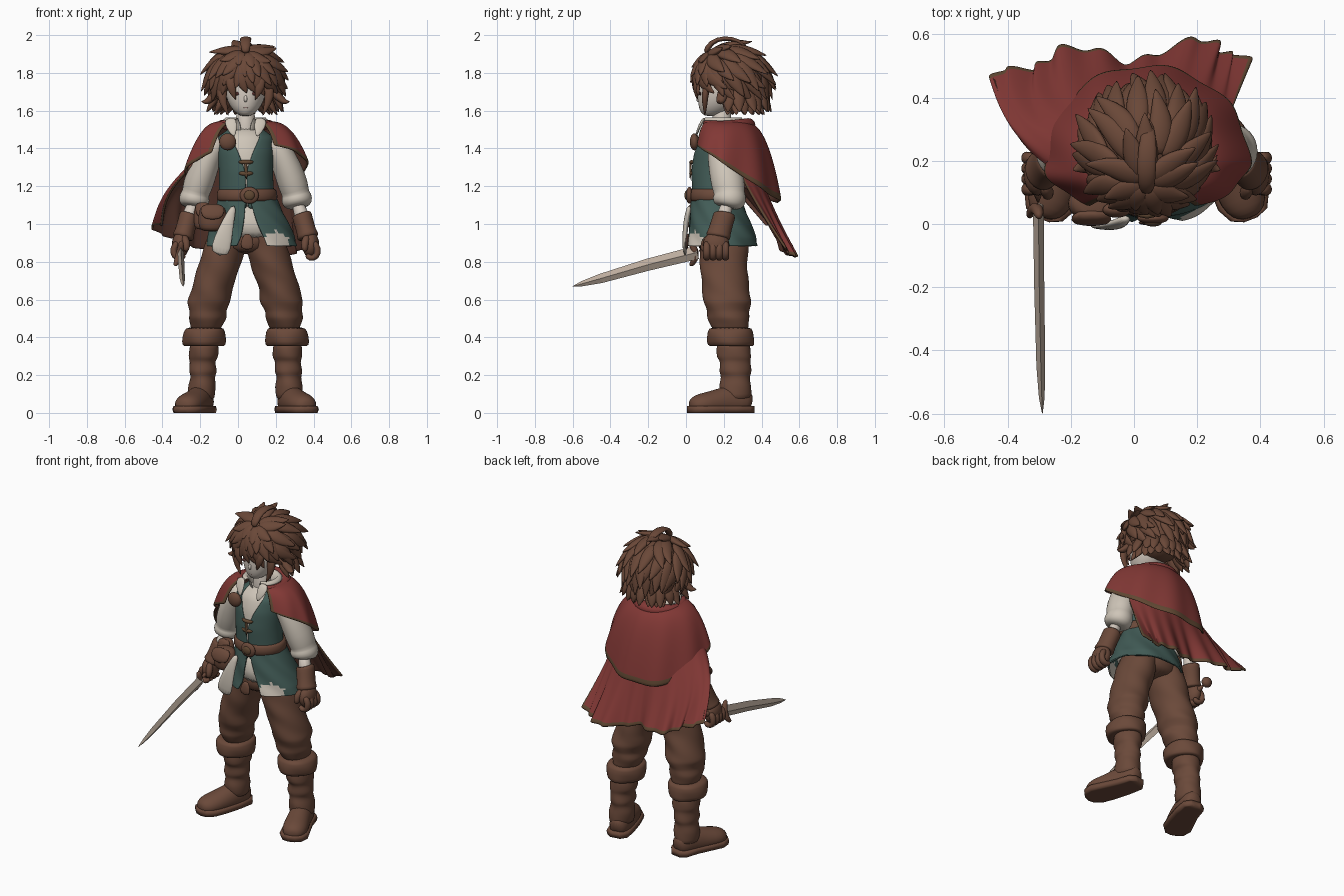
import bpy, bmesh, random
from math import sin, cos, pi, radians
from mathutils import Vector, Matrix

random.seed(4)
if "Cube" in bpy.data.objects:
    bpy.data.objects.remove(bpy.data.objects["Cube"])
MID = 0.04  # the figure's plane of symmetry


def material(name, *rgb):
    m = bpy.data.materials.new(name)
    m.use_nodes = True
    m.diffuse_color = (*rgb, 1)
    m.node_tree.nodes["Principled BSDF"].inputs["Base Color"].default_value = (*rgb, 1)
    return m


leather = material("leather brown", .146, .067, .042)
hair = material("hair brown", .143, .064, .039)
red = material("cape red", .225, .04, .036)
trim = material("trim olive brown", .12, .065, .033)
lining = material("cape lining brown", .135, .052, .036)
teal = material("tunic teal", .054, .106, .094)
cream = material("linen cream", .62, .56, .48)
skin_tone = material("pale skin", .66, .59, .52)
steel = material("worn steel", .5, .41, .335)
dark = material("eye dark", .08, .025, .022)


def finish(bm, name, mats, smooth=True, subsurf=0, thick=0):
    me = bpy.data.meshes.new(name)
    bm.to_mesh(me)
    bm.free()
    for m in mats:
        me.materials.append(m)
    for p in me.polygons:
        p.use_smooth = smooth
    ob = bpy.data.objects.new(name, me)
    bpy.context.collection.objects.link(ob)
    if thick:
        mod = ob.modifiers.new("thickness", 'SOLIDIFY')
        mod.thickness = thick
        mod.material_offset = len(mats) - 1
    if subsurf:
        mod = ob.modifiers.new("smooth", 'SUBSURF')
        mod.levels = mod.render_levels = subsurf
    return ob


def skin(name, stacks, mats, closed=True, rule=None, smooth=True, subsurf=1, thick=0):
    """Join the rings of points in every stack; closed stacks get caps."""
    bm = bmesh.new()
    for rings in stacks:
        vs = [[bm.verts.new(p) for p in r] for r in rings]
        n = len(vs[0])
        for i in range(len(vs) - 1):
            for j in range(n if closed else n - 1):
                k = (j + 1) % n
                f = bm.faces.new((vs[i][j], vs[i + 1][j], vs[i + 1][k], vs[i][k]))
                if rule:
                    f.material_index = rule(i / (len(vs) - 2), j / (n - 2), f.calc_center_median())
        if closed:
            bm.faces.new(vs[0])
            bm.faces.new(vs[-1][::-1])
    if closed:
        bmesh.ops.recalc_face_normals(bm, faces=bm.faces)
    return finish(bm, name, mats, smooth, subsurf, thick)


def hoop(x, y, z, rx, ry, a0=0, a1=360, n=28, fold=0, waves=9):
    steps = n if a1 - a0 == 360 else n - 1
    pts = []
    for j in range(n):
        a = radians(a0 + (a1 - a0) * j / steps)
        k = 1 + fold * sin(waves * a + z * 40)
        pts.append((x + rx * k * cos(a), y + ry * k * sin(a), z))
    return pts


def blend(rows, steps=3):
    """Insert in-between rows into a short profile."""
    out = []
    for a, b in zip(rows, rows[1:]):
        out += [[p + (q - p) * k / steps for p, q in zip(a, b)] for k in range(steps)]
    return out + [list(rows[-1])]


def tube(path, up=None, n=10, zlim=(-9, 9)):
    """Rings along a path of (x, y, z, width, height)."""
    ps = [Vector(p[:3]) for p in path]
    run = (ps[-1] - ps[0]).normalized()
    up = Vector(up) if up else Vector((0, 1, 0) if abs(run.z) > .7 else (0, 0, 1))
    rings = []
    for i, p in enumerate(ps):
        t = (ps[min(i + 1, len(ps) - 1)] - ps[max(i - 1, 0)]).normalized()
        side = t.cross(up).normalized()
        top = side.cross(t)
        ring = [p + side * path[i][3] * cos(2 * pi * j / n) + top * path[i][4] * sin(2 * pi * j / n) for j in range(n)]
        for q in ring:
            q.z = min(max(q.z, zlim[0]), zlim[1])
        rings.append(ring)
    return rings


def blob(name, loc, size, mat):
    bm = bmesh.new()
    bmesh.ops.create_uvsphere(bm, u_segments=20, v_segments=12, radius=1)
    bmesh.ops.transform(bm, matrix=Matrix.Translation(loc) @ Matrix.Diagonal((*size, 1)), verts=bm.verts)
    return finish(bm, name, [mat])


def side_path(s, path):
    return [(MID + s * p[0], *p[1:]) for p in path]


# Legs, boots, arms and hands, mirrored
for s, word in ((1, "left"), (-1, "right")):
    legs = [(.07, .2, .98, .11, .13), (.112, .2, .87, .112, .13), (.145, .2, .76, .112, .125),
            (.178, .21, .66, .108, .125), (.192, .22, .59, .115, .128), (.2, .22, .54, .098, .112),
            (.203, .225, .5, .1, .112), (.21, .24, .43, .072, .09)]
    skin(word + "_trouser_leg", [[hoop(MID + s * r[0], *r[1:], fold=.03, waves=3) for r in blend(legs)]], [leather])
    cuff = [(.215, .235, .455, .095, .11), (.218, .235, .44, .113, .125), (.22, .235, .37, .118, .125),
            (.22, .24, .35, .105, .115), (.22, .25, .355, .07, .08)]
    skin(word + "_boot_cuff", [[hoop(MID + s * r[0], *r[1:], fold=.04, waves=4) for r in cuff]], [leather])
    shaft = [(.22, .25, .38, .075, .088), (.222, .255, .3, .08, .092), (.226, .26, .27, .067, .08),
             (.226, .26, .22, .074, .086), (.228, .262, .19, .064, .076), (.23, .262, .14, .074, .085),
             (.235, .265, .06, .07, .08)]
    skin(word + "_boot_shaft", [[hoop(MID + s * r[0], *r[1:], fold=.03, waves=3) for r in blend(shaft, 2)]], [leather])
    foot = [(.215, .35, .05, .03, .04), (.22, .32, .06, .062, .075), (.24, .24, .06, .067, .095),
            (.275, .15, .05, .075, .07), (.307, .08, .045, .078, .06), (.324, .035, .04, .055, .045),
            (.33, .02, .04, .02, .02)]
    skin(word + "_boot_foot", [tube(side_path(s, foot), n=16, zlim=(.02, 1))], [leather])
    sole = [(x, .185 + (y - .185) * 1.04, .02, w * 1.12, .07) for x, y, z, w, h in foot]
    skin(word + "_boot_sole", [tube(side_path(s, sole), n=16, zlim=(0, .036))], [leather], subsurf=0)

    sleeve = [(.13, .18, 1.46, .055, .06), (.175, .185, 1.4, .065, .075), (.22, .205, 1.3, .078, .088),
              (.255, .225, 1.2, .083, .092), (.265, .23, 1.16, .07, .08), (.268, .23, 1.145, .085, .092),
              (.278, .23, 1.1, .08, .086), (.28, .225, 1.085, .05, .05)]
    skin(word + "_sleeve", [tube(side_path(s, sleeve), n=16)], [cream])
    skin(word + "_forearm", [tube(side_path(s, [(.27, .225, 1.13, .045, .045), (.32, .18, .97, .04, .04)]))], [skin_tone])
    bracer = [(.295, .205, 1.055, .045, .05), (.297, .205, 1.05, .055, .062), (.305, .195, 1.02, .054, .06),
              (.325, .175, .95, .052, .062), (.33, .17, .935, .062, .07), (.334, .168, .92, .05, .055)]
    skin(word + "_bracer", [tube(side_path(s, bracer), n=14)], [leather])
    blob(word + "_palm", (MID + s * .345, .16, .89), (.045, .07, .07), leather)
    fingers = [tube(side_path(s, [(.355, y, .91, .02, .02), (.385, y, .87, .022, .022), (.378, y, .825, .022, .022),
                                  (.34, y, .815, .02, .02), (.32, y, .84, .014, .014)]), up=(0, 1, 0), n=8)
               for y in (.11, .143, .176, .209)]
    thumb = tube(side_path(s, [(.33, .13, .94, .022, .022), (.31, .095, .9, .024, .024), (.315, .09, .85, .016, .016)]), n=8)
    skin(word + "_fingers", fingers + [thumb], [leather])

# Torso: shirt beneath an open vest, tunic skirt and belt
body = [(.04, .195, 1.51, .07, .06), (.04, .18, 1.46, .14, .105), (.04, .165, 1.38, .14, .118),
        (.042, .155, 1.28, .133, .118), (.045, .155, 1.18, .135, .114), (.05, .165, 1.08, .15, .12)]
skin("shirt", [[hoop(*r) for r in blend(body, 2)]], [cream])
gaps = (48, 30, 15, 1, 1, 1)
vest = blend([(x, y, z, rx + .01, ry + .01, g - 90, 270 - g) for (x, y, z, rx, ry), g in zip(body, gaps)])
skin("vest", [[hoop(*r, n=40) for r in vest]], [teal], closed=False, thick=.01)
skirt = blend([(.05, .16, 1.14, .152, .13, -86, 266), (.06, .175, 1.03, .195, .158, -80, 262),
               (.07, .19, .93, .232, .182, -73, 256), (.07, .19, .885, .245, .19, -70, 252)], 5)


def hem_patch(u, v, c):
    return int(c.y < .19 and c.x > .12 and c.z < .965 - abs(c.x - .2) * .5 and c.x < .27)


skin("tunic_skirt", [[hoop(*r, n=80, fold=.018, waves=8) for r in skirt]], [teal, cream],
     closed=False, rule=hem_patch).modifiers.new("thickness", 'SOLIDIFY').thickness = .01
under = [(.05, .165, 1.12, .14, .115), (.06, .18, 1.0, .175, .15), (.065, .19, .91, .205, .165)]
skin("undershirt_hem", [[hoop(*r, fold=.02, waves=7) for r in under]], [cream])
skin("trouser_seat", [[hoop(.04, .2, z, rx, ry) for z, rx, ry in ((1.05, .15, .12), (.9, .19, .15), (.84, .11, .12))]], [leather])
skin("hanging_strap", [tube([(.05, .012, .95, .014, .008), (.05, .005, .92, .035, .01), (.045, .003, .86, .04, .008)])], [leather])
belt = [(z, g) for z, g in ((1.19, 0), (1.18, .012), (1.125, .016), (1.115, .002))]
skin("belt", [[hoop(.048, .158, z, .148 + g, .127 + g) for z, g in belt]], [leather])
blob("belt_buckle", (.06, .018, 1.152), (.05, .018, .045), leather)
blob("buckle_boss", (.06, .004, 1.152), (.028, .012, .026), trim)
skin("waist_sash", [tube([(-.02, .02, 1.1, .015, .015), (-.05, .0, 1.02, .03, .014), (-.08, -.008, .92, .05, .014),
                          (-.1, -.005, .83, .056, .01)], n=14)], [cream])

# Belt pouches
for name, x, y, z, w in (("large_pouch", -.135, .065, 1.03, .077), ("small_pouch", -.185, .15, 1.04, .05)):
    pouch = [(.07, .5, .4), (.06, .9, .65), (.0, 1, .75), (-.055, .95, .7), (-.07, .6, .45)]
    skin(name, [[hoop(x, y, z + dz, w * a, w * b) for dz, a, b in pouch]], [leather])
    skin(name + "_flap", [tube([(x, y - w * .3, z + .075, w * .8, .02), (x, y - w * .75, z + .04, w * .95, .012),
                                (x, y - w * .85, z - .01, w * .6, .01)])], [leather])

# Vest toggles and cape clasp
for z in (1.33, 1.27):
    skin("toggle", [tube([(.0, .04, z, .01, .01), (.04, .022, z - .005, .013, .013), (.085, .04, z, .01, .01)])], [trim])
skin("toggle_cord", [tube([(.04, .025, 1.34, .01, .008), (.045, .022, 1.23, .008, .006)])], [trim])
blob("cape_clasp", (-.055, .045, 1.435), (.045, .025, .045), leather)


# Cape: rolled neck, shoulder mantle and pleated lower cape
def edged(u, v, c):
    return int(u > .99 or v < .01 or v > .99)


mantle = []
for i in range(21):
    u, row = i / 20, []
    for j in range(61):
        a = radians(-62 + 300 * j / 60)
        sa, ca = sin(a), cos(a)
        low = 1.32 - .2 * max(0, sa) + .11 * max(0, -sa) - .06 * max(0, -ca)
        k = u ** .6
        fold = 1 + .025 * u * sin(9 * a + 2 * u)
        row.append((MID + ca * (.11 + .22 * k) * fold,
                    .2 + sa * (.09 + (.215 if sa > 0 else .08) * k) * fold,
                    1.545 - (1.545 - low) * u ** 1.7))
    mantle.append(row)
skin("cape_mantle", [mantle], [red, trim, lining], closed=False, rule=edged, thick=.014)

lower = []
for i in range(25):
    u, row = i / 24, []
    for j in range(101):
        v = j / 100
        a, b = radians(14 + 192 * v), radians(6 + 184 * v)
        sb, cb = sin(b), cos(b)
        pleat = u * (.03 * cos(6 * b - 5.65) + .014 * sin(19 * b))
        top = Vector((MID + .24 * cos(a), .2 + .17 * sin(a), 1.38))
        hem = Vector((-.03 + (.39 + pleat) * cb,
                      .445 + .06 * max(0, cb) + .1 * max(0, sb) ** .6 + .12 * min(0, sb) + pleat * sb,
                      .99 - .13 * max(0, sb) - .1 * max(0, cb)))
        p = top.lerp(hem, u ** 1.2)
        p.z = top.z + (hem.z - top.z) * u
        p.x -= .075 * sin(pi * u) * max(0, -cb)
        row.append(p)
    lower.append(row)
skin("cape_lower", [lower], [red, trim, lining], closed=False, rule=edged, thick=.014)
roll = []
for k in range(19):
    a = radians(-55 + 285 * k / 18)
    w = .018 + .024 * max(0, sin(a))
    roll.append((MID + .135 * cos(a), .2 + .13 * sin(a), 1.53 - .005 * sin(a), w, w * .9))
skin("cape_neck_roll", [tube(roll, up=(0, 0, 1))], [red])

# Neck, collar and face
skin("neck", [[hoop(MID, .19, z, r, r) for z, r in ((1.64, .05), (1.54, .048), (1.44, .07))]], [skin_tone])
collar = [(MID, .19, 1.54, .115, .112, -62, 242), (MID, .19, 1.575, .09, .09, -64, 244), (MID, .19, 1.48, .068, .07, -74, 254)]
skin("shirt_collar", [[hoop(*r) for r in collar]], [cream], closed=False, thick=.012)
for s in (1, -1):
    wing = [(.085, .1, 1.565, .03, .008), (.075, .07, 1.52, .036, .008), (.06, .052, 1.46, .006, .006)]
    skin("collar_wing", [tube(side_path(s, wing))], [cream])
head = [(.2, 1.87, .06, .08), (.2, 1.83, .1, .12), (.2, 1.76, .115, .135), (.185, 1.68, .108, .125),
        (.165, 1.625, .085, .1), (.145, 1.59, .055, .068), (.135, 1.57, .025, .035)]
skin("head", [[hoop(MID, *r) for r in head]], [skin_tone])
skin("nose", [tube([(MID, .075, 1.69, .006, .006), (MID, .06, 1.658, .012, .014), (MID, .07, 1.645, .006, .006)])], [skin_tone])
blob("mouth", (MID, .074, 1.615), (.016, .004, .0025), dark)
for s in (1, -1):
    blob("eye", (MID + s * .045, .075, 1.69), (.02, .006, .009), dark)

# Hair: cap, layered flicked locks, hanging nape and a looping tuft
blob("hair_cap", (MID, .265, 1.78), (.165, .165, .155), hair)
tilt = Matrix.Rotation(radians(34), 3, 'X')


def lock(az, p0, p1, flare, w):
    pts = []
    twist = random.uniform(-.15, .4)
    for k, shape in enumerate((.5, .95, 1, .72, .06)):
        t = k / 4
        p, a = radians(p0 + (p1 - p0) * t), az + twist * t * t
        d = tilt @ Vector((sin(p) * cos(a), sin(p) * sin(a), cos(p)))
        if k == 2:
            up = d
        q = d * (1 + flare * t ** 3)
        pts.append((MID + q.x * .182, .235 + q.y * .186, 1.77 + q.z * .168, w * shape, w * shape * .55))
    return tube(pts, up=up, n=8)


locks = []
for reach, count, w in ((.42, 9, .044), (.65, 13, .044), (.84, 16, .042), (1, 20, .042), (1.12, 18, .036)):
    for k in range(count):
        az = 2 * pi * (k + random.uniform(-.3, .3)) / count + reach * 5
        back = .5 + .5 * sin(az)
        if reach > 1 and back < .3:
            continue
        end = (78 + 62 * back ** .55) * reach + random.uniform(-6, 6)
        locks.append(lock(az, max(4, end - 60), end, random.uniform(.08, .2) + .2 * min(1, back * 2), w))
for row, (r, z) in enumerate(((.1, 1.585), (.14, 1.6))):
    for k in range(12):
        a = radians(-15 + 210 * (k + row * .5) / 12 + random.uniform(-5, 5))
        path = [(r, .12, .03), (r + .03, .06, .04), (r + .045, .03, .03), (r + random.uniform(.05, .075), -.01, .003)]
        locks.append(tube([(MID + q * cos(a), .25 + q * sin(a), z + dz, w, w * .6) for q, dz, w in path],
                          up=(cos(a), sin(a), 0), n=8))
for s in (1, -1):
    locks.append(tube(side_path(s, [(.1, .13, 1.78, .025, .02), (.13, .1, 1.7, .032, .022), (.12, .1, 1.64, .022, .017),
                                    (.088, .1, 1.57, .002, .002)]), n=8))
    locks.append(tube(side_path(s, [(.07, .09, 1.82, .03, .02), (.08, .05, 1.75, .034, .018), (.07, .05, 1.7, .022, .014),
                                    (.05, .062, 1.655, .002, .002)]), n=8))
    locks.append(tube(side_path(s, [(.12, .2, 1.72, .03, .03), (.18, .19, 1.67, .034, .025), (.21, .18, 1.64, .022, .017),
                                    (.235, .17, 1.65, .002, .002)]), n=8))
locks.append(tube([(MID, .1, 1.9, .025, .02), (MID, .13, 1.965, .03, .015), (.04, .2, 1.987, .034, .013),
                   (.045, .28, 1.975, .03, .013), (.05, .335, 1.92, .004, .004)], up=(0, .3, 1), n=8))
skin("hair_locks", locks, [hair])

# Sword held forward in the right hand
blade = [(-.303, .06, .85, .017, .036), (-.3, -.2, .785, .016, .032), (-.295, -.45, .712, .014, .025),
         (-.292, -.55, .684, .009, .014), (-.29, -.6, .67, .001, .001)]
skin("sword_blade", [tube(blade, n=4)], [steel], smooth=False, subsurf=0)
skin("sword_grip", [tube([(-.303, .05, .852, .02, .022), (-.31, .28, .915, .022, .022)])], [leather])
skin("sword_guard", [tube([(-.3, .02, .915, .012, .015), (-.303, .05, .86, .022, .022), (-.32, .05, .81, .02, .02),
                           (-.335, .02, .775, .01, .012)])], [leather])
blob("sword_pommel", (-.311, .29, .918), (.032, .028, .032), leather)
